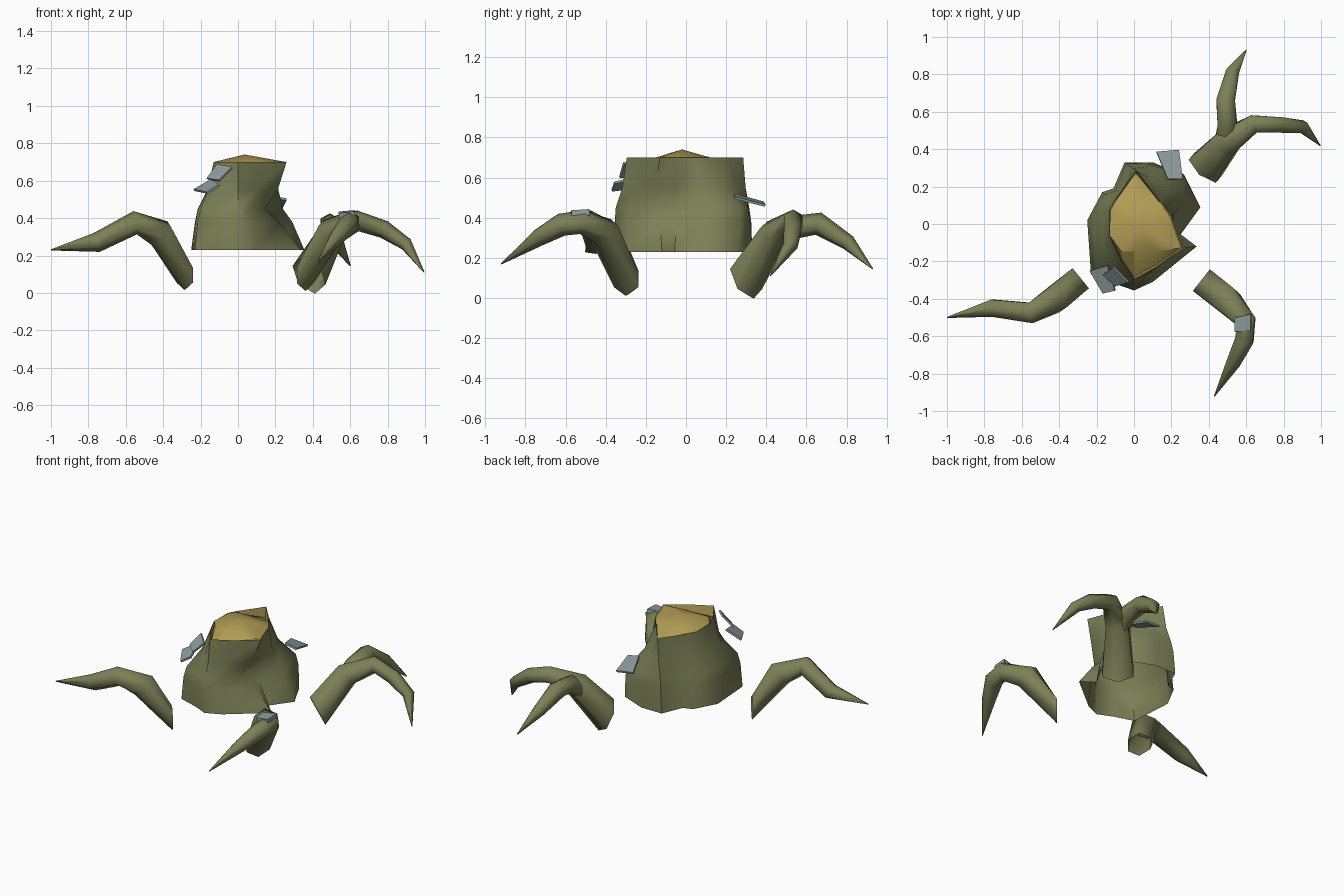
import bpy, bmesh, math
from mathutils import Vector

if "Cube" in bpy.data.objects:
    bpy.data.objects.remove(bpy.data.objects["Cube"])


def material(name, rgb):
    m = bpy.data.materials.new(name)
    m.diffuse_color = (*rgb, 1)
    m.use_nodes = True
    m.node_tree.nodes["Principled BSDF"].inputs["Base Color"].default_value = m.diffuse_color
    return m


BARK = material("olive bark", (0.2, 0.22, 0.095))
WOOD = material("golden cut wood", (0.44, 0.33, 0.09))
FUNGUS = material("blue grey fungus", (0.27, 0.33, 0.33))


def finish(bm, name, mat, angle=40):
    bmesh.ops.recalc_face_normals(bm, faces=bm.faces)
    me = bpy.data.meshes.new(name)
    bm.to_mesh(me)
    bm.free()
    me.materials.append(mat)
    ob = bpy.data.objects.new(name, me)
    bpy.context.collection.objects.link(ob)
    if angle:
        bpy.ops.object.select_all(action='DESELECT')
        ob.select_set(True)
        bpy.context.view_layer.objects.active = ob
        bpy.ops.object.shade_smooth_by_angle(angle=math.radians(angle))
    return ob


def bridge(bm, rings):
    for a, b in zip(rings, rings[1:]):
        n = len(a)
        for i in range(n):
            j = (i + 1) % n
            bm.faces.new((a[i], a[j], b[j], b[i]))


# Stump trunk: lobed outlines stacked in height, open below
LOW = [(.355, .09), (.27, .26), (.1, .33), (-.05, .33), (-.11, .19), (-.17, .17), (-.25, .02),
       (-.23, -.27), (-.1, -.31), (0, -.355), (.1, -.31), (.335, -.12), (.25, -.055)]
MID = [(.29, .06), (.26, .27), (.1, .32), (-.04, .325), (-.1, .18), (-.16, .16), (-.23, .03),
       (-.215, -.27), (-.1, -.32), (0, -.355), (.09, -.29), (.22, -.13), (.19, -.05)]
HIGH = [(.24, .09), (.24, .27), (.1, .31), (-.03, .315), (-.09, .18), (-.14, .16), (-.215, .04),
        (-.2, -.26), (-.1, -.31), (0, -.35), (.07, -.28), (.14, -.18), (.15, -.04)]
TOP = [(.2, .04), (.14, .12), (.07, .21), (.01, .285), (-.05, .2), (-.1, .13), (-.13, .075),
       (-.13, -.07), (-.07, -.19), (0, -.295), (.12, -.23), (.26, -.13), (.23, -.05)]
SHOULDER = [Vector(a).lerp(Vector(b), .6) for a, b in zip(HIGH, TOP)]
bm = bmesh.new()
bridge(bm, [[bm.verts.new((x, y, z)) for x, y in ring] for ring, z in
            ((LOW, .23), (MID, .38), (HIGH, .45), (SHOULDER, .55), (TOP, .70))])
finish(bm, "stump_trunk", BARK, 65)

# Cut top: low hill in the middle, hollowed behind the front and back rim
bm = bmesh.new()
rim, floor, hill = [], [], []
for x, y in TOP:
    cy = max(-.15, min(.12, y))
    rim.append(bm.verts.new((x, y, .70)))
    floor.append(bm.verts.new((x * .97, y * .96, .699 if abs(y - cy) < .02 else .63)))
    hill.append(bm.verts.new((x * .96, cy * .98, .701)))
peak = bm.verts.new((.035, -.02, .74))
bridge(bm, [rim, floor, hill])
for i in range(len(hill)):
    bm.faces.new((hill[i], hill[(i + 1) % len(hill)], peak))
finish(bm, "cut_top", WOOD, 30)


# Roots: six-sided tapering tubes along a bent path, open at the upright thick end
def root(name, path, sides=6, tilt=0.0):
    pts = [Vector(p[:3]) for p in path]
    bm = bmesh.new()
    rings = []
    for i, p in enumerate(pts):
        t = pts[min(i + 1, len(pts) - 1)] - pts[max(i - 1, 0)]
        if i == 0:
            t.z *= tilt
        t.normalize()
        side = t.cross(Vector((0, 0, 1))).normalized()
        up = side.cross(t)
        r = path[i][3]
        rings.append([bm.verts.new(p + r * (math.cos(a) * side + math.sin(a) * up))
                      for a in (2 * math.pi * (k + .5) / sides for k in range(sides))])
    bridge(bm, rings)
    bm.faces.new(rings[-1])
    finish(bm, name, BARK, 80)


root("left_root", [(-.285, -.29, .095, .08), (-.42, -.40, .32, .082), (-.55, -.475, .375, .063),
                   (-.755, -.45, .27, .053), (-1, -.5, .23, .003)])
root("front_right_root", [(.36, -.30, .095, .085), (.5, -.41, .33, .082), (.6, -.52, .378, .06),
                          (.59, -.62, .365, .057), (.535, -.735, .3, .044), (.43, -.92, .17, .003)])
root("back_right_root", [(.38, .30, .095, .11), (.5, .44, .32, .08), (.64, .535, .385, .056),
                         (.78, .53, .34, .048), (.9, .52, .26, .037), (.995, .42, .11, .003)], tilt=.4)
root("back_root_branch", [(.46, .40, .26, .045), (.5, .52, .35, .06), (.49, .66, .37, .057),
                          (.525, .81, .275, .04), (.6, .93, .145, .003)], tilt=1)


# Bracket fungus chips: thin four-sided plates
def chip(name, corners, thick=.012):
    c = [Vector(p) for p in corners]
    n = (c[2] - c[0]).cross(c[3] - c[1]).normalized()
    if n.z < 0:
        n = -n
    bm = bmesh.new()
    rings = [[bm.verts.new(p + n * d) for p in c] for d in (-thick / 2, thick / 2)]
    bridge(bm, rings)
    for r in rings:
        bm.faces.new(r)
    finish(bm, name, FUNGUS, 0)


chip("back_fungus", [(.12, .385, .475), (.24, .395, .46), (.26, .24, .50), (.18, .24, .515)])
chip("lower_front_fungus", [(-.235, -.25, .55), (-.14, -.22, .605), (-.1, -.355, .575), (-.165, -.37, .535)])
chip("upper_front_fungus", [(-.165, -.27, .61), (-.1, -.33, .60), (-.03, -.31, .67), (-.11, -.23, .685)])
chip("root_fungus", [(.54, -.5, .42), (.625, -.48, .428), (.625, -.57, .422), (.54, -.575, .41)], .03)
